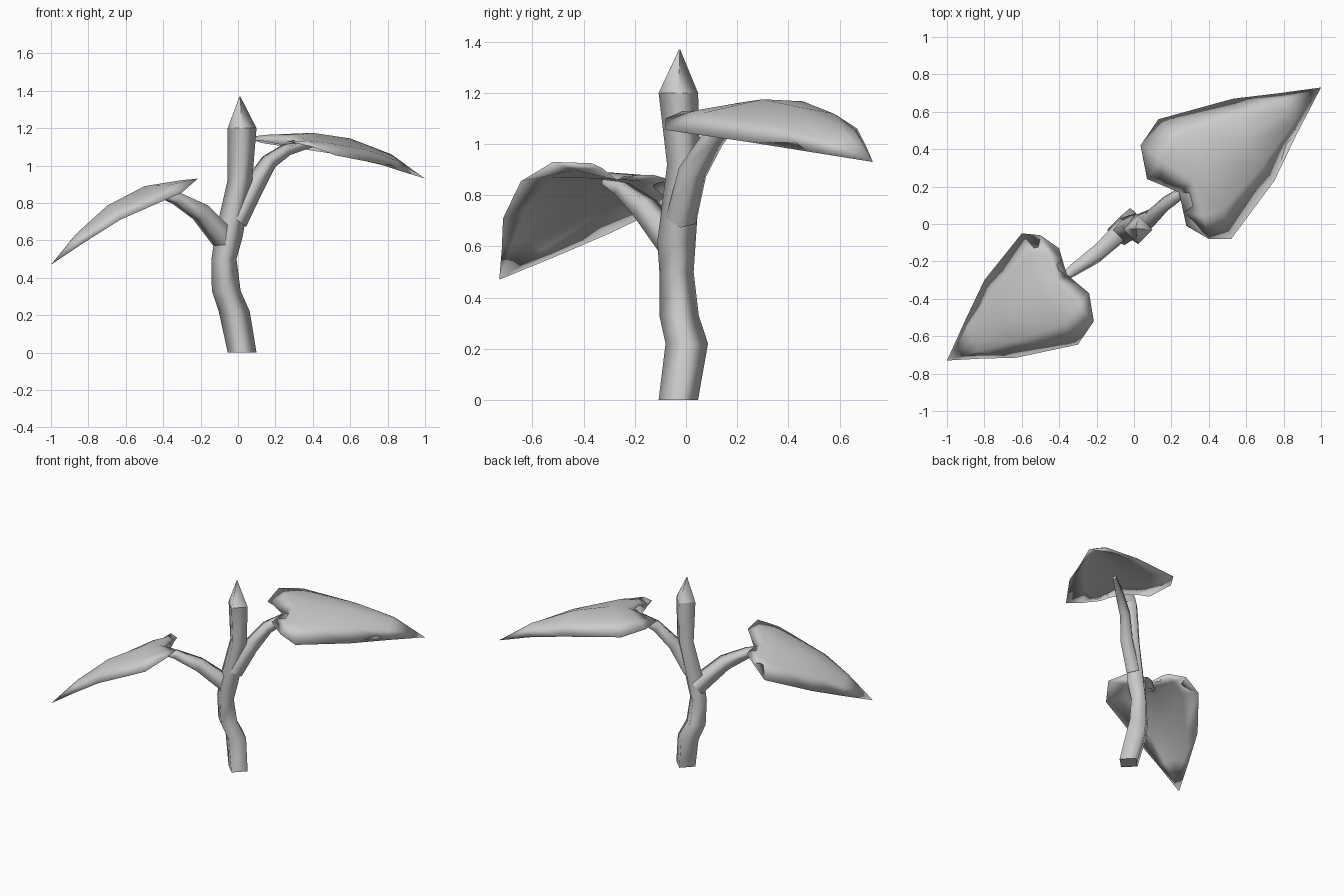
import bpy
import math
from mathutils import Vector, Quaternion

default_cube = bpy.data.objects.get("Cube")
if default_cube:
    bpy.data.objects.remove(default_cube, do_unlink=True)

# One plain clay colour for the whole plant
clay = bpy.data.materials.new("plain_grey")
clay.use_nodes = True
GREY = (0.6, 0.6, 0.6, 1.0)
clay.diffuse_color = GREY
clay.node_tree.nodes["Principled BSDF"].inputs["Base Color"].default_value = GREY


def make_object(name, verts, faces):
    """Create a smooth mesh object with the shared material."""
    mesh = bpy.data.meshes.new(name)
    mesh.from_pydata([tuple(v) for v in verts], [], faces)
    mesh.materials.append(clay)
    obj = bpy.data.objects.new(name, mesh)
    bpy.context.collection.objects.link(obj)
    bpy.ops.object.select_all(action="DESELECT")
    obj.select_set(True)
    bpy.context.view_layer.objects.active = obj
    bpy.ops.object.shade_smooth_by_angle(angle=math.pi)


def tube(name, path, sides=4, level_rings=False):
    """Sweep a diamond section along (x, y, z, radius) points and cap the ends."""
    points = [Vector(p[:3]) for p in path]
    verts, faces = [], []
    for i, (centre, step) in enumerate(zip(points, path)):
        ahead = points[min(i + 1, len(points) - 1)]
        behind = points[max(i - 1, 0)]
        axis = Vector((0, 0, 1))
        turn = Quaternion() if level_rings else axis.rotation_difference(ahead - behind)
        for k in range(sides):
            a = math.tau * k / sides
            verts.append(centre + turn @ Vector((math.cos(a), math.sin(a), 0)) * step[3])
    for i in range(len(path) - 1):
        for k in range(sides):
            n = (k + 1) % sides
            low, high = i * sides, (i + 1) * sides
            faces.append((low + k, low + n, high + n, high + k))
    # Separate cap corners keep the end edges crisp
    first, last = verts[:sides], verts[-sides:]
    start = len(verts)
    verts += first[::-1] + last
    faces.append(tuple(range(start, start + sides)))
    faces.append(tuple(range(start + sides, start + 2 * sides)))
    make_object(name, verts, faces)


def leaf(name, rows, tip, bulge=0.025, thickness=0.025):
    """Domed heart-shaped blade; each row is far edge, midrib, near edge."""
    verts, upper = [], []
    for i, row in enumerate(rows):
        far, rib, near = (Vector(p) for p in row)
        lift = Vector((0, 0, bulge if i > 1 else bulge / 3))
        verts += [far, far.lerp(rib, 0.4) + lift, rib,
                  rib.lerp(near, 0.6) + lift * 0.8, near]
    width = 5
    last = len(verts) - width
    for i in range(len(rows) - 1):
        for k in range(width - 1):
            a = i * width + k
            upper.append((a, a + width, a + 1 + width, a + 1))
    # Fan the last row into the pointed tip
    verts.append(Vector(tip))
    for k in range(width - 1):
        upper.append((last + k, last + width, last + k + 1))
    # Hollow underside that shares the outline
    below = {}
    for i in range(1, len(rows)):
        for k in range(1, width - 1):
            below[i * width + k] = len(verts)
            verts.append(verts[i * width + k] - Vector((0, 0, thickness)))
    under = [tuple(below.get(v, v) for v in reversed(f)) for f in upper]
    make_object(name, verts, upper + under)


# Crooked main stem
top = (0.022, -0.03, 1.2, 0.077)
tube("stem", [
    (0.022, -0.03, 0, 0.077), (-0.02, 0.003, 0.22, 0.083),
    (-0.063, -0.027, 0.33, 0.077), (-0.075, -0.037, 0.5, 0.067),
    (-0.05, -0.037, 0.62, 0.075), (0.01, -0.008, 0.92, 0.066), top,
], level_rings=True)

# Pointed bud on top of the stem
tube("bud", [top, (0.01, -0.025, 1.37, 0.002)], level_rings=True)

# Leaf stalks
tube("upper_stalk", [
    (-0.01, -0.02, 0.7, 0.06), (0.085, 0.025, 0.89, 0.056), (0.165, 0.105, 1.02, 0.045),
    (0.26, 0.17, 1.085, 0.037), (0.42, 0.3, 1.12, 0.015)])
tube("lower_stalk", [
    (-0.06, -0.03, 0.59, 0.07), (-0.2, -0.16, 0.75, 0.056),
    (-0.33, -0.25, 0.825, 0.038), (-0.43, -0.32, 0.85, 0.015)])

# Heart-shaped leaves, rows running from the notch to the tip
leaf("upper_leaf", [
    [(0.07, 0.24, 1.13), (0.24, 0.17, 1.11), (0.28, -0.01, 1.13)],
    [(0.035, 0.42, 1.15), (0.32, 0.23, 1.165), (0.4, -0.08, 1.1)],
    [(0.13, 0.56, 1.12), (0.4, 0.3, 1.175), (0.52, -0.08, 1.055)],
    [(0.53, 0.67, 1.06), (0.6, 0.44, 1.145), (0.75, 0.23, 1.01)],
    [(0.78, 0.7, 1.0), (0.82, 0.61, 1.06), (0.87, 0.48, 0.97)],
], (1, 0.73, 0.93))
leaf("lower_leaf", [
    [(-0.24, -0.37, 0.925), (-0.36, -0.27, 0.86), (-0.4, -0.13, 0.88)],
    [(-0.215, -0.52, 0.93), (-0.42, -0.31, 0.89), (-0.5, -0.06, 0.86)],
    [(-0.3, -0.645, 0.855), (-0.5, -0.37, 0.89), (-0.6, -0.05, 0.77)],
    [(-0.63, -0.715, 0.71), (-0.7, -0.5, 0.785), (-0.8, -0.3, 0.65)],
    [(-0.82, -0.72, 0.59), (-0.86, -0.62, 0.64), (-0.9, -0.51, 0.56)],
], (-1, -0.73, 0.47))
